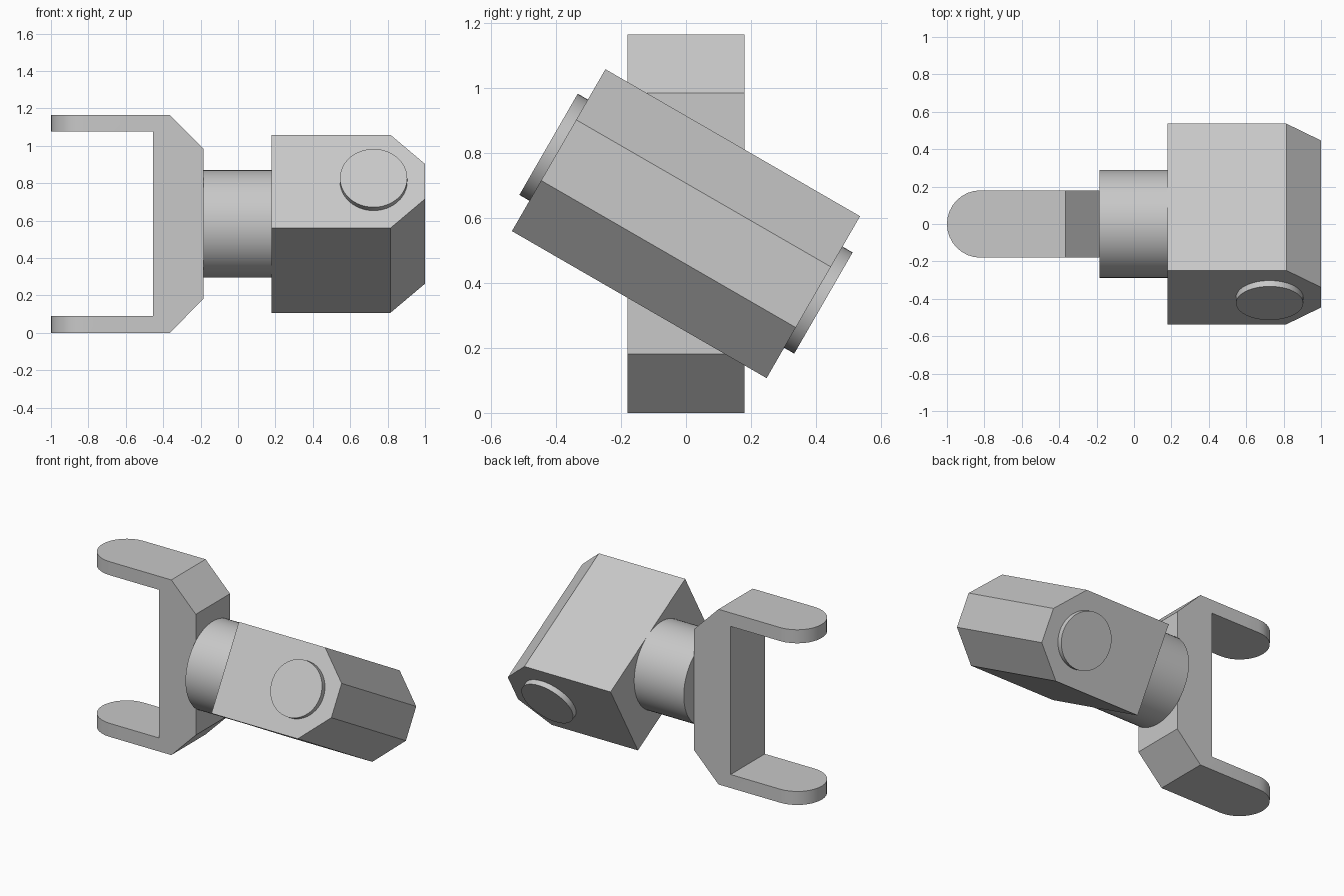
import bpy, bmesh
from math import pi, sin, cos, radians
from mathutils import Vector, Matrix

cube = bpy.data.objects.get("Cube")
if cube:
    bpy.data.objects.remove(cube, do_unlink=True)

MID = 0.583          # height of the main axis
HALF = 0.18          # half width of the fork
TILT = Matrix.Translation((0, 0, MID)) @ Matrix.Rotation(radians(-30), 4, 'X')

steel = bpy.data.materials.new("plain grey")
steel.use_nodes = True
grey = (0.58, 0.58, 0.58, 1)
steel.diffuse_color = grey
steel.node_tree.nodes["Principled BSDF"].inputs["Base Color"].default_value = grey


def prism(name, outline, push, matrix=Matrix()):
    """Extrude a flat outline of 3D points along the vector push."""
    bm = bmesh.new()
    face = bm.faces.new([bm.verts.new(p) for p in outline])
    ext = bmesh.ops.extrude_face_region(bm, geom=[face])
    moved = [v for v in ext["geom"] if isinstance(v, bmesh.types.BMVert)]
    bmesh.ops.translate(bm, verts=moved, vec=push)
    bmesh.ops.recalc_face_normals(bm, faces=bm.faces)
    bm.transform(matrix)
    mesh = bpy.data.meshes.new(name)
    bm.to_mesh(mesh)
    bm.free()
    mesh.materials.append(steel)
    obj = bpy.data.objects.new(name, mesh)
    bpy.context.collection.objects.link(obj)
    return obj


def activate(obj):
    bpy.ops.object.select_all(action='DESELECT')
    obj.select_set(True)
    bpy.context.view_layer.objects.active = obj


def smooth(obj):
    activate(obj)
    bpy.ops.object.shade_smooth_by_angle(angle=radians(30))


def ring(radius, count):
    return [(radius * cos(2 * pi * i / count), radius * sin(2 * pi * i / count))
            for i in range(count)]


# Fork: bevelled C profile, mirrored about the main axis
upper = [(-1, 0.493), (-1, MID), (-0.365, MID), (-0.185, 0.402)]
inner = (-0.455, 0.493)
profile = [inner] + upper + [(x, -z) for x, z in reversed(upper)] + [(inner[0], -inner[1])]
fork = prism("fork", [(x, -HALF, z + MID) for x, z in profile], Vector((0, 2 * HALF, 0)))

# Round the prong tips by intersecting with a round-nosed slab
steps = 16
nose = [(-1 + HALF - HALF * sin(pi * i / steps), HALF * cos(pi * i / steps), -0.1)
        for i in range(steps + 1)]
slab = prism("nose_cutter", nose + [(0, -HALF, -0.1), (0, HALF, -0.1)], Vector((0, 0, 1.4)))
slab.hide_render = True
cut = fork.modifiers.new("round tips", 'BOOLEAN')
cut.operation = 'INTERSECT'
cut.solver = 'EXACT'
cut.object = slab
activate(fork)
bpy.ops.object.modifier_apply(modifier=cut.name)
bpy.data.objects.remove(slab, do_unlink=True)
smooth(fork)

# Round neck between the fork and the block
neck = prism("neck", [(-0.185, y, z) for y, z in ring(0.288, 64)],
             Vector((0.37, 0, 0)), TILT)
smooth(neck)

# Tilted block with a bevelled far end
half_block = [(0.18, 0.288), (0.815, 0.288), (1, 0.108)]
section = half_block + [(x, -z) for x, z in reversed(half_block)]
prism("block", [(x, -0.453, z) for x, z in section], Vector((0, 0.906, 0)), TILT)

# Cross pin showing as a disc on both ends of the block
pin = prism("cross_pin", [(0.725 + x, -0.489, z) for x, z in ring(0.18, 48)],
            Vector((0, 0.978, 0)), TILT)
smooth(pin)
